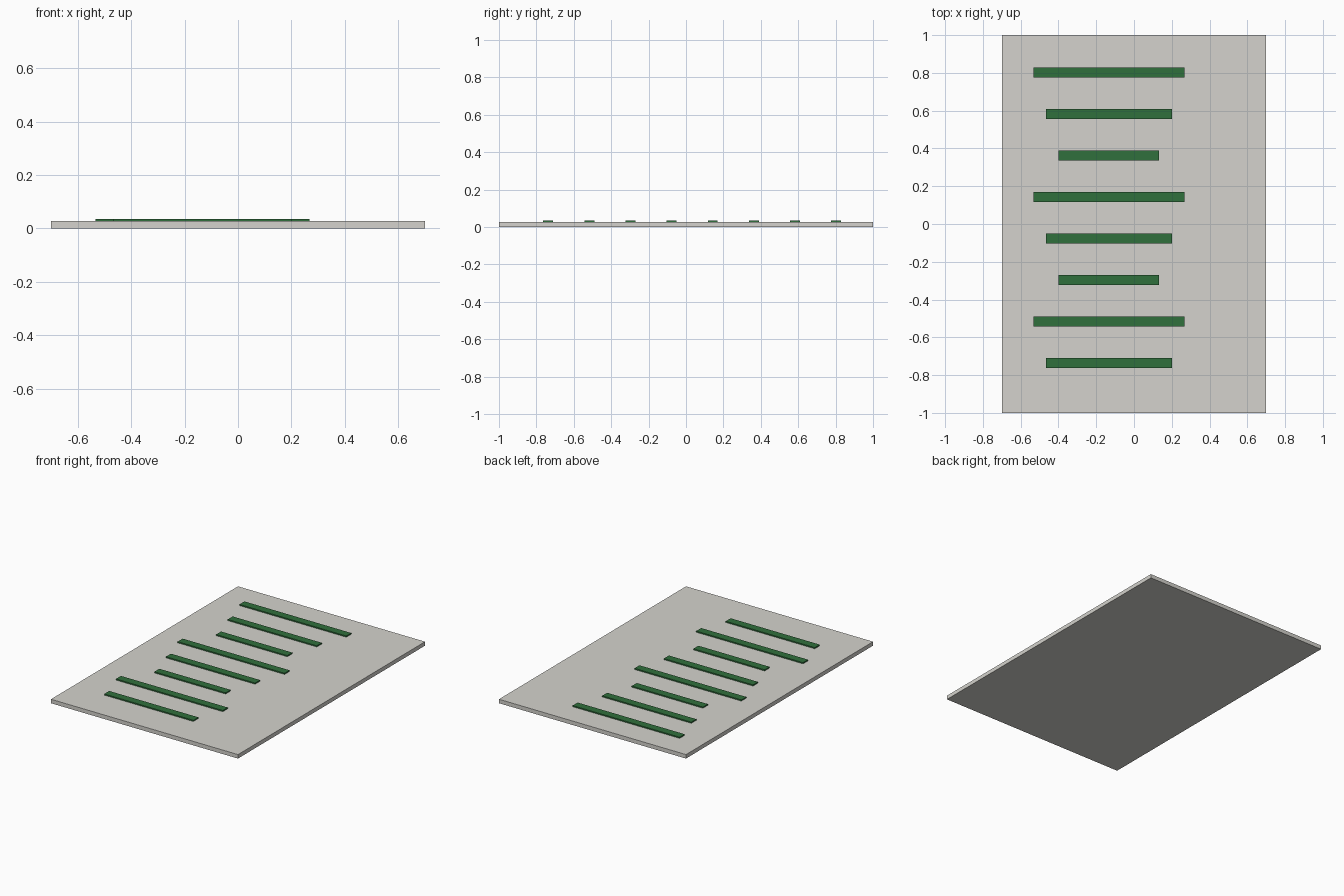
import bpy

if "Cube" in bpy.data.objects:
    bpy.data.objects.remove(bpy.data.objects["Cube"])

SHEET_T = 0.027
BAR_H = 0.008


def material(name, color):
    mat = bpy.data.materials.new(name)
    mat.diffuse_color = (*color, 1)
    mat.use_nodes = True
    mat.node_tree.nodes["Principled BSDF"].inputs["Base Color"].default_value = mat.diffuse_color
    return mat


def box(name, size, center, mat):
    bpy.ops.mesh.primitive_cube_add(size=1, location=center)
    obj = bpy.context.object
    obj.name = name
    obj.scale = size
    bpy.ops.object.transform_apply(location=False, rotation=False, scale=True)
    obj.data.materials.append(mat)
    return obj


paper = material("paper", (0.66, 0.65, 0.61))
green = material("green_ink", (0.03, 0.16, 0.045))

# Flat sheet
box("sheet", (1.4, 2.0, SHEET_T), (0, 0, SHEET_T / 2), paper)

# Raised lines, cycling through three lengths from back to front
lengths = (0.8, 0.667, 0.533)
for i in range(8):
    box(f"line_{i + 1}", (lengths[i % 3], 0.053, BAR_H),
        (-0.133, 0.803 - 0.22 * i, SHEET_T + BAR_H / 2), green)
